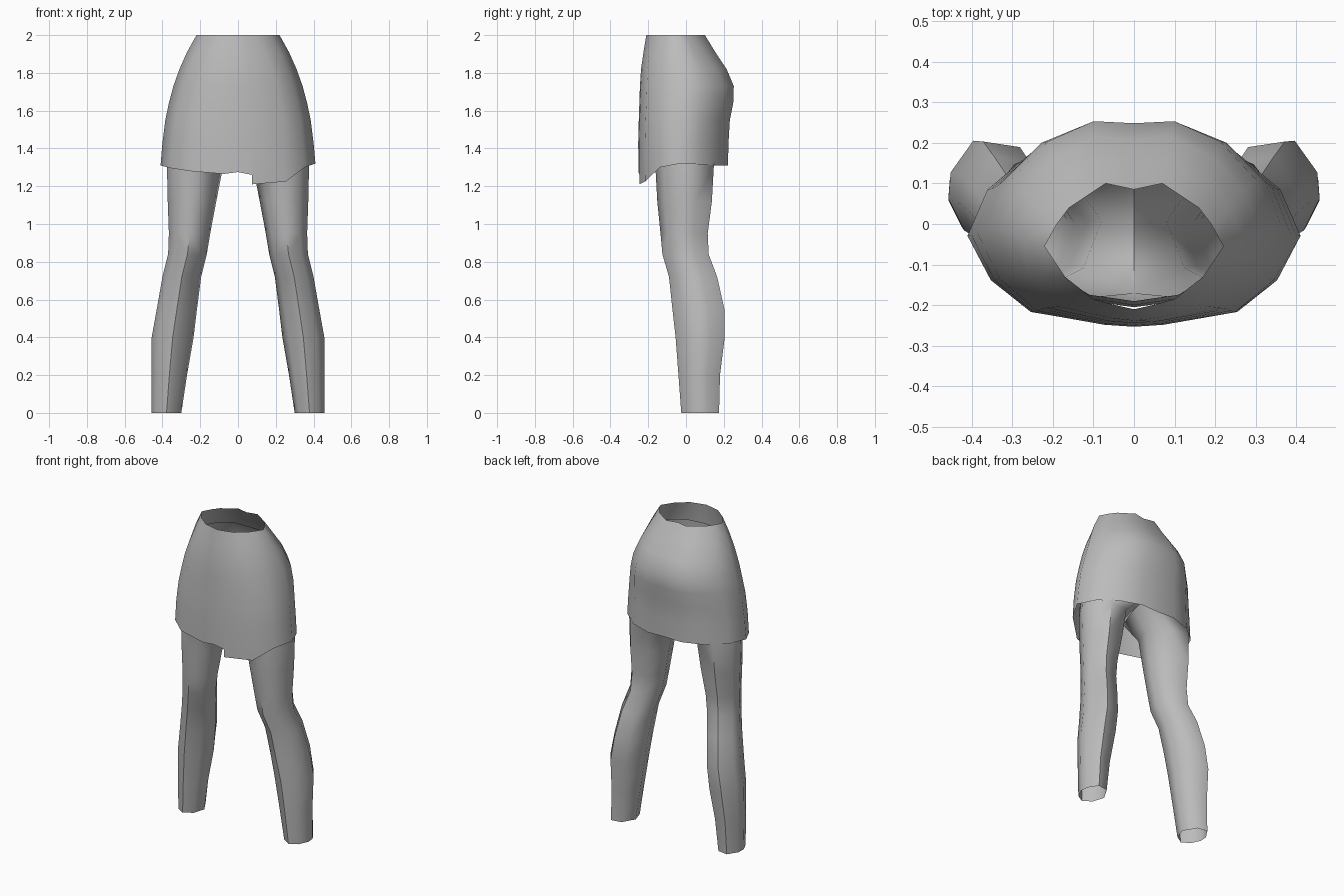
import bpy, bmesh

if "Cube" in bpy.data.objects:
    bpy.data.objects.remove(bpy.data.objects["Cube"])

grey = bpy.data.materials.new("plain grey")
grey.diffuse_color = (0.5, 0.5, 0.5, 1)
grey.use_nodes = True
grey.node_tree.nodes["Principled BSDF"].inputs["Base Color"].default_value = grey.diffuse_color


def make_object(name, rows, closed=False):
    """Skin a list of equal-length point rows as an open sheet or tube."""
    bm = bmesh.new()
    grid = [[bm.verts.new(p) for p in row] for row in rows]
    n = len(rows[0])
    for a, b in zip(grid, grid[1:]):
        for i in range(n if closed else n - 1):
            j = (i + 1) % n
            bm.faces.new((a[i], a[j], b[j], b[i]))
    return finish(name, bm)


def finish(name, bm):
    bmesh.ops.remove_doubles(bm, verts=bm.verts, dist=0.0005)
    bmesh.ops.recalc_face_normals(bm, faces=bm.faces)
    mesh = bpy.data.meshes.new(name)
    bm.to_mesh(mesh)
    bm.free()
    mesh.materials.append(grey)
    ob = bpy.data.objects.new(name, mesh)
    bpy.context.collection.objects.link(ob)
    bpy.ops.object.select_all(action='DESELECT')
    ob.select_set(True)
    bpy.context.view_layer.objects.active = ob
    bpy.ops.object.shade_smooth_by_angle(angle=1.0)
    return ob


def around(half):
    """Full loop of a half outline, starting and ending at the wrap seam."""
    left = [(-x, y) for x, y in half[-2:0:-1]]
    return half[1:] + left + half[:2]


# Wrap skirt: outline blends from the waist to a wide hip section
waist = around([(0, -.21), (.045, -.2), (.10, -.185), (.17, -.13), (.22, -.055),
                (.19, 0), (.16, .04), (.07, .1), (0, .085)])
hip = around([(0, -1), (.18, -.98), (.62, -.85), (.86, -.52), (1, -.06),
              (.88, .42), (.62, .8), (.29, 1), (0, .98)])
hem = [1.21, 1.225, 1.30, 1.32, 1.315, 1.31, 1.31, 1.31, 1.31, 1.31, 1.31,
       1.31, 1.295, 1.28, 1.265, 1.275, 1.26]
# height, half width, front, back, blend towards the hip section
levels = [(1.91, .27, -.225, .155, .5), (1.82, .31, -.238, .215, .8),
          (1.73, .342, -.244, .253, 1), (1.64, .366, -.247, .25, 1),
          (1.55, .385, -.25, .232, 1), (1.43, .40, -.253, .225, 1),
          (None, .41, -.252, .222, 1)]
rows = [[(x, y, 2.0) for x, y in waist]]
for z, w, f, b, t in levels:
    row = []
    for (wx, wy), (hx, hy), hz in zip(waist, hip, hem):
        x = (1 - t) * wx * w / .22 + t * hx * w
        y0 = f + (wy + .21) / .31 * (b - f)
        y1 = (f + b) / 2 + hy * (b - f) / 2
        row.append((x, y0 * (1 - t) + y1 * t, z or hz))
    rows.append(row)
make_object("wrap_skirt", rows)

# Leggings: one leg from ankle to thigh, seam side last
section = [(0, -1), (.65, -.7), (1, -.1), (.95, .4), (.45, 1),
           (-.4, .9), (-1, .1), (-.7, -.65)]
# height, inner x, outer x, front y, back y
leg = [(0, .30, .457, -.025, .175), (.2, .27, .457, -.04, .18),
       (.4, .235, .457, -.055, .205), (.55, .217, .43, -.072, .203),
       (.72, .195, .40, -.09, .165), (.84, .165, .37, -.125, .12),
       (.95, .147, .366, -.135, .115), (1.12, .115, .372, -.152, .137),
       (1.3, .08, .376, -.162, .147)]
thigh = [[((a + b) / 2 + sx * (b - a) / 2, (f + k) / 2 + sy * (k - f) / 2, z)
          for sx, sy in section] for z, a, b, f, k in leg]
# Thigh tops meet at the crotch seam, then the hips run up to an inner waist
thigh.append([(.15, -.19, 1.47), (.29, -.14, 1.47), (.36, -.02, 1.47),
              (.34, .08, 1.47), (.21, .185, 1.47),
              (0, .16, 1.47), (0, 0, 1.42), (0, -.17, 1.45)])
hips = [[(0, -.17, 1.45)] + thigh[-1][:5] + [(0, .16, 1.47)]]
for z, w, f, k in [(1.68, .325, -.205, .21), (1.80, .28, -.2, .185),
                   (1.89, .245, -.19, .13)]:
    c, d = (f + k) / 2, (k - f) / 2
    hips.append([(sx * w, c + sy * d, z) for sx, sy in
                 [(0, -1), (.45, -.9), (.82, -.55), (1, -.05), (.88, .45),
                  (.5, .95), (0, .97)]])
bm = bmesh.new()
for side in (1, -1):
    for block, closed in ((thigh, True), (hips, False)):
        grid = [[bm.verts.new((side * x, y, z)) for x, y, z in r] for r in block]
        n = len(block[0])
        for a, b in zip(grid, grid[1:]):
            for i in range(n if closed else n - 1):
                j = (i + 1) % n
                bm.faces.new((a[i], a[j], b[j], b[i]))
finish("leggings", bm)
